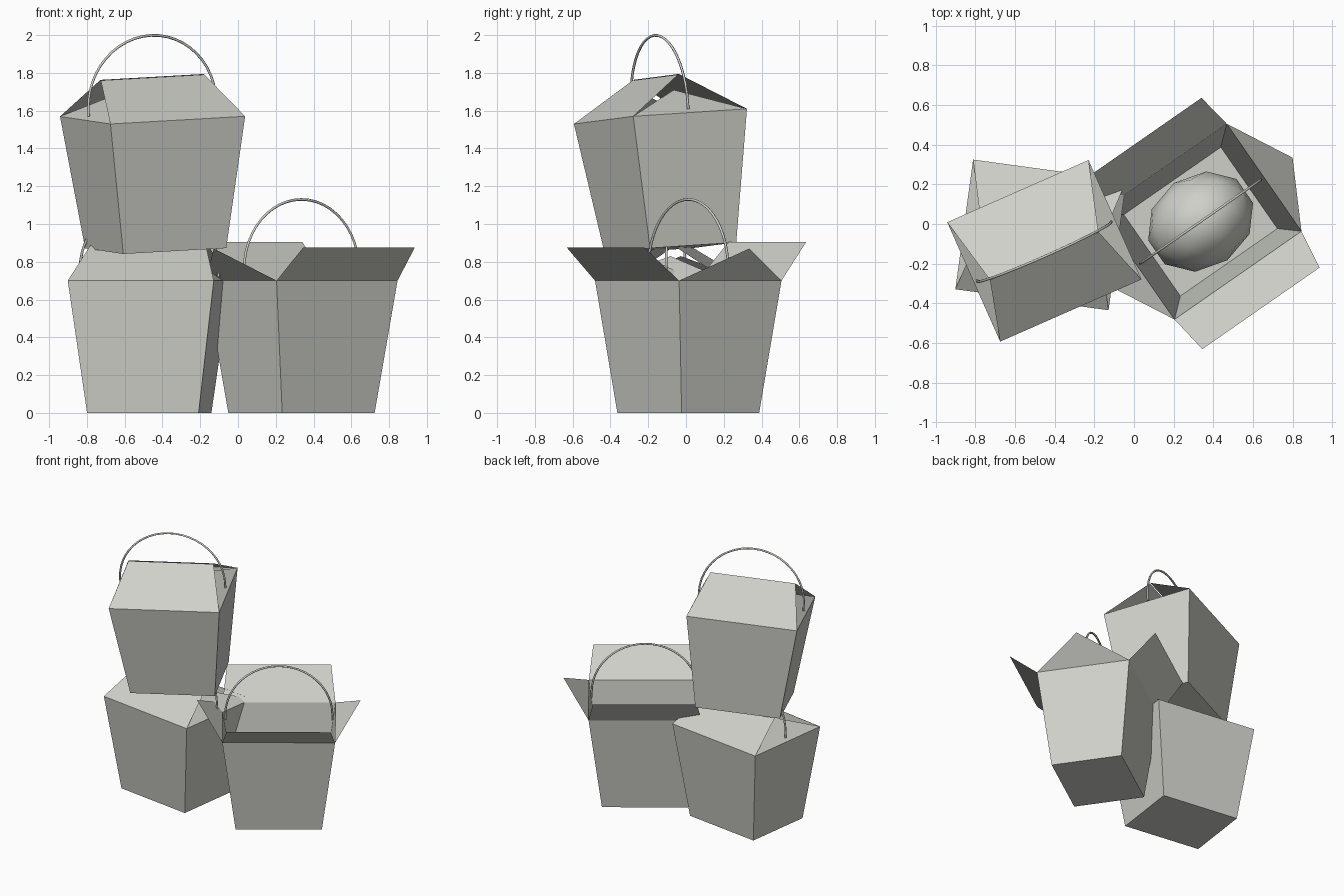
import bpy, bmesh, math
from mathutils import Matrix, Vector

if "Cube" in bpy.data.objects:
    bpy.data.objects.remove(bpy.data.objects["Cube"])

card = bpy.data.materials.new("pale_grey_card")
card.diffuse_color = (0.62, 0.63, 0.58, 1)
card.use_nodes = True
card.node_tree.nodes["Principled BSDF"].inputs["Base Color"].default_value = card.diffuse_color

RIM_X, RIM_Y, H = 0.39, 0.33, 0.70      # half sizes at the rim, box height
BASE_X, BASE_Y = 0.298, 0.25            # half sizes at the floor


def add_object(name, bm, pose, smooth=False):
    mesh = bpy.data.meshes.new(name)
    bm.to_mesh(mesh)
    bm.free()
    mesh.materials.append(card)
    for p in mesh.polygons:
        p.use_smooth = smooth
    obj = bpy.data.objects.new(name, mesh)
    obj.matrix_world = pose
    bpy.context.collection.objects.link(obj)
    return obj


def add_sheet(name, points, pose):
    bm = bmesh.new()
    bm.faces.new([bm.verts.new(p) for p in points])
    add_object(name, bm, pose)


def tub(name, pose):
    # tapered card tub, open at the top
    bm = bmesh.new()
    signs = [(-1, -1), (1, -1), (1, 1), (-1, 1)]
    low = [bm.verts.new((sx * BASE_X, sy * BASE_Y, 0)) for sx, sy in signs]
    top = [bm.verts.new((sx * RIM_X, sy * RIM_Y, H)) for sx, sy in signs]
    bm.faces.new(low[::-1])
    for i in range(4):
        j = (i + 1) % 4
        bm.faces.new((low[i], low[j], top[j], top[i]))
    add_object(name, bm, pose)


def long_flap(name, side, edge_x, edge_y, edge_z, pose):
    add_sheet(name, [(-RIM_X, side * RIM_Y, H), (RIM_X, side * RIM_Y, H),
                     (edge_x, edge_y, edge_z), (-edge_x, edge_y, edge_z)][::-side], pose)


def end_flap(name, side, apex_x, apex_z, pose):
    add_sheet(name, [(side * RIM_X, -RIM_Y, H), (side * RIM_X, RIM_Y, H),
                     (side * apex_x, 0, apex_z)][::side], pose)


def handle(name, pose):
    # wire bail: short straight legs joined by a half circle
    r, zc = 0.37, 0.76
    pts = [(-r, 0, 0.72)]
    pts += [(-r * math.cos(math.pi * i / 24), 0, zc + r * math.sin(math.pi * i / 24))
            for i in range(25)]
    pts.append((r, 0, 0.72))
    curve = bpy.data.curves.new(name, 'CURVE')
    curve.dimensions = '3D'
    curve.bevel_depth = 0.007
    curve.bevel_resolution = 1
    curve.use_fill_caps = True
    spline = curve.splines.new('POLY')
    spline.points.add(len(pts) - 1)
    for sp, p in zip(spline.points, pts):
        sp.co = (*p, 1)
    curve.materials.append(card)
    obj = bpy.data.objects.new(name, curve)
    obj.matrix_world = pose
    bpy.context.collection.objects.link(obj)


def food(name, pose):
    # rounded mound of food standing on the floor of the tub
    bm = bmesh.new()
    bmesh.ops.create_icosphere(bm, subdivisions=2, radius=1)
    bmesh.ops.scale(bm, vec=(0.285, 0.237, 0.305), verts=bm.verts)
    bmesh.ops.translate(bm, vec=(0, 0, 0.307), verts=bm.verts)
    add_object(name, bm, pose, smooth=True)


def carton(label, pose, is_open):
    tub(label + "_tub", pose)
    food(label + "_food", pose)
    handle(label + "_handle", pose)
    if is_open:
        long_flap(label + "_front_flap", -1, 0.36, -0.533, 0.875, pose)
        long_flap(label + "_back_flap", 1, 0.36, 0.51, 0.905, pose)
    else:
        long_flap(label + "_front_flap", -1, 0.30, -0.012, 0.907, pose)
        long_flap(label + "_back_flap", 1, 0.30, -0.008, 0.91, pose)
    for side, word in ((-1, "left"), (1, "right")):
        apex = (0.565, 0.87) if is_open else (0.20, 0.83)
        end_flap(f"{label}_{word}_flap", side, *apex, pose)


def upright(x, y, degrees):
    return Matrix.Translation((x, y, 0)) @ Matrix.Rotation(math.radians(degrees), 4, 'Z')


# two cartons on the ground
carton("open_carton", upright(0.336, 0.012, 34.8), True)
carton("lower_carton", upright(-0.47, -0.055, -7.8), False)

# third carton leaning slightly on top of the lower one
u = Vector((0.914, 0.402, 0.052)).normalized()
w = u.cross(Vector((-0.41, 0.91, 0.06))).normalized()
v = w.cross(u)
tilt = Matrix((u, v, w)).transposed().to_4x4()
carton("upper_carton", Matrix.Translation((-0.436, -0.082, 0.872)) @ tilt, False)
